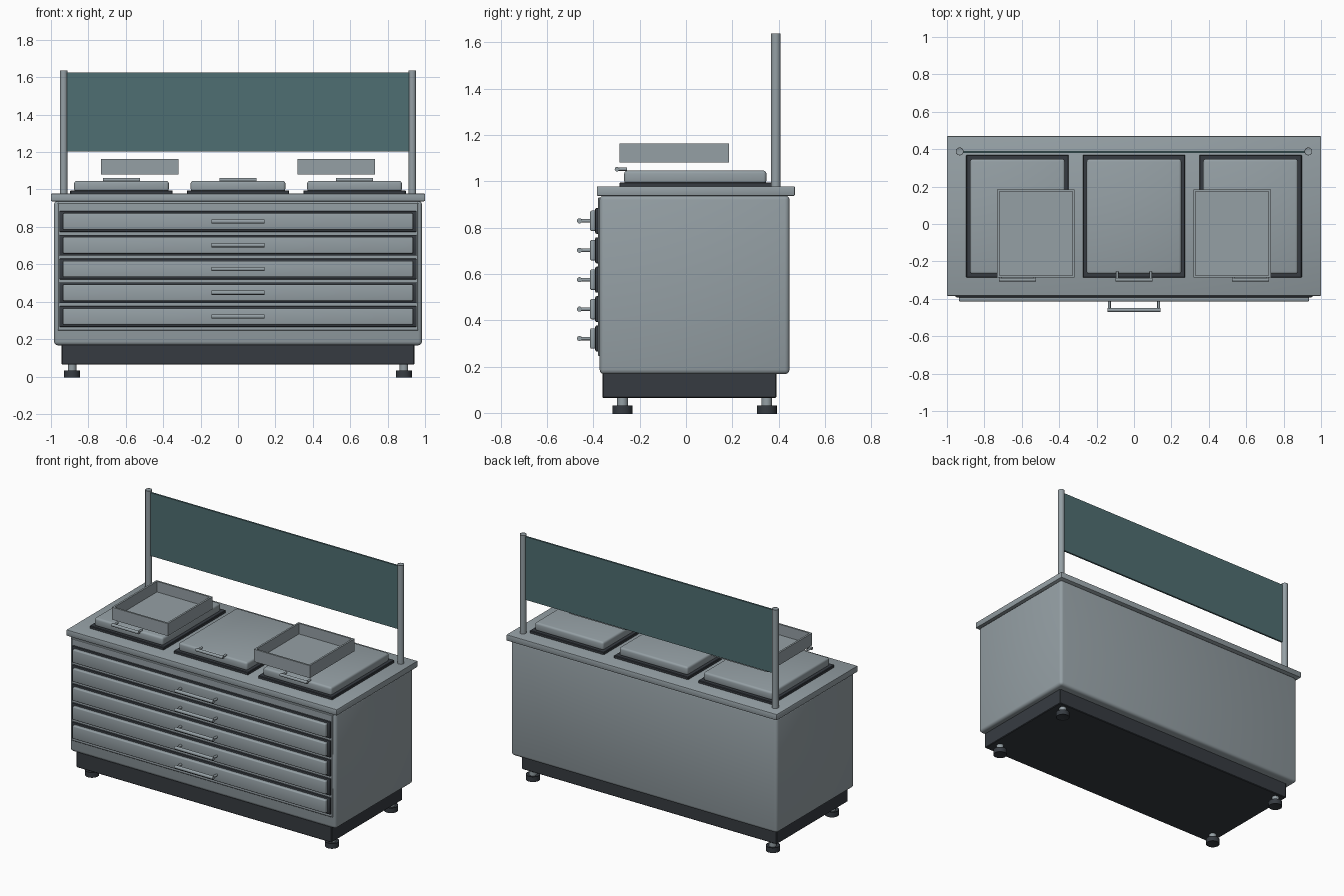
import bpy, bmesh, math
from mathutils import Vector

if "Cube" in bpy.data.objects:
    bpy.data.objects.remove(bpy.data.objects["Cube"])


def material(name, rgb):
    m = bpy.data.materials.new(name)
    m.diffuse_color = (*rgb, 1)
    m.use_nodes = True
    m.node_tree.nodes["Principled BSDF"].inputs["Base Color"].default_value = m.diffuse_color
    return m


STEEL = material("brushed_steel", (0.30, 0.35, 0.375))
DARK = material("dark_rubber", (0.037, 0.044, 0.053))
GLASS = material("teal_glass", (0.078, 0.157, 0.168))


def finish(name, bm, mat, bevel=0, segments=3):
    if bevel:
        bmesh.ops.bevel(bm, geom=bm.edges[:], offset=bevel, segments=segments,
                        profile=0.5, affect='EDGES', clamp_overlap=True)
    me = bpy.data.meshes.new(name)
    bm.to_mesh(me)
    bm.free()
    me.materials.append(mat)
    ob = bpy.data.objects.new(name, me)
    bpy.context.collection.objects.link(ob)
    bpy.ops.object.select_all(action='DESELECT')
    ob.select_set(True)
    bpy.context.view_layer.objects.active = ob
    bpy.ops.object.shade_smooth_by_angle(angle=math.radians(35))
    return ob


def add_box(bm, x, y, z):
    verts = bmesh.ops.create_cube(bm, size=1)["verts"]
    for v in verts:
        v.co = Vector([(a + b) / 2 + c * (b - a) for (a, b), c in zip((x, y, z), v.co)])
    return verts


def box(name, x, y, z, mat, bevel=0, segments=3):
    bm = bmesh.new()
    add_box(bm, x, y, z)
    return finish(name, bm, mat, bevel, segments)


def add_rod(bm, p, q, r, sides=16):
    p, q = Vector(p), Vector(q)
    d = q - p
    verts = bmesh.ops.create_cone(bm, cap_ends=True, segments=sides, radius1=r,
                                  radius2=r, depth=d.length)["verts"]
    rot = d.to_track_quat('Z', 'Y')
    for v in verts:
        v.co = rot @ v.co + (p + q) / 2


def rod(name, p, q, r, mat, bevel=0, sides=24):
    bm = bmesh.new()
    add_rod(bm, p, q, r, sides)
    if bevel:
        rims = [e for e in bm.edges if any(len(f.verts) > 4 for f in e.link_faces)]
        bmesh.ops.bevel(bm, geom=rims, offset=bevel, segments=2, profile=0.5, affect='EDGES')
    return finish(name, bm, mat)


def handle(name, cx, half, y_bar, y_back, z, r):
    # horizontal bar with two posts running back to the panel
    bm = bmesh.new()
    add_rod(bm, (cx - half, y_bar, z), (cx + half, y_bar, z), r)
    for s in (-1, 1):
        px = cx + s * (half - 0.01)
        add_rod(bm, (px, y_bar, z), (px, y_back, z), r * 0.7, 12)
    return finish(name, bm, STEEL)


# cabinet, plinth and counter
box("plinth", (-0.943, 0.943), (-0.36, 0.39), (0.064, 0.18), DARK, 0.004, 1)
box("cabinet_body", (-0.984, 0.984), (-0.373, 0.447), (0.167, 0.94), STEEL, 0.02)
box("front_fascia", (-0.965, 0.965), (-0.381, -0.36), (0.245, 0.93), STEEL, 0.004, 1)
box("countertop", (-1, 1), (-0.385, 0.47), (0.937, 0.978), STEEL, 0.005, 2)

# levelling feet
for x in (-0.887, 0.887):
    for y in (-0.274, 0.349):
        rod("foot_pad", (x, y, 0), (x, y, 0.027), 0.043, DARK, 0.004)
        rod("foot_stem", (x, y, 0.02), (x, y, 0.07), 0.023, STEEL)

# drawers
for i in range(5):
    z = 0.829 - i * 0.127
    box("drawer_gasket", (-0.955, 0.955), (-0.392, -0.37), (z - 0.056, z + 0.056), DARK, 0.006, 2)
    box("drawer_front", (-0.936, 0.936), (-0.414, -0.38), (z - 0.044, z + 0.044), STEEL, 0.007)
    handle("drawer_handle", 0, 0.142, -0.46, -0.41, z, 0.011)

# well lids
for x in (-0.623, 0, 0.623):
    box("lid_gasket", (x - 0.274, x + 0.274), (-0.287, 0.37), (0.97, 0.995), DARK, 0.003, 1)
    box("well_lid", (x - 0.253, x + 0.253), (-0.267, 0.347), (0.99, 1.046), STEEL, 0.013)
    handle("lid_handle", x, 0.1, -0.298, -0.255, 1.052, 0.01)

# open trays held above the outer lids
for s in (-1, 1):
    bm = bmesh.new()
    add_box(bm, (s * 0.525 - 0.207, s * 0.525 + 0.207), (-0.287, 0.185), (1.08, 1.163))
    bm.faces.ensure_lookup_table()
    top = max(bm.faces, key=lambda f: f.calc_center_median().z)
    bmesh.ops.inset_region(bm, faces=[top], thickness=0.012, use_even_offset=True)
    floor = bmesh.ops.extrude_discrete_faces(bm, faces=[top])["faces"][0]
    for v in floor.verts:
        v.co.z = 1.092
    finish("serving_tray", bm, STEEL)

# sneeze guard
for x in (-0.932, 0.932):
    rod("guard_post", (x, 0.388, 0.97), (x, 0.388, 1.634), 0.021, STEEL, 0.003)
box("guard_glass", (-0.918, 0.918), (0.379, 0.391), (1.203, 1.625), GLASS)
